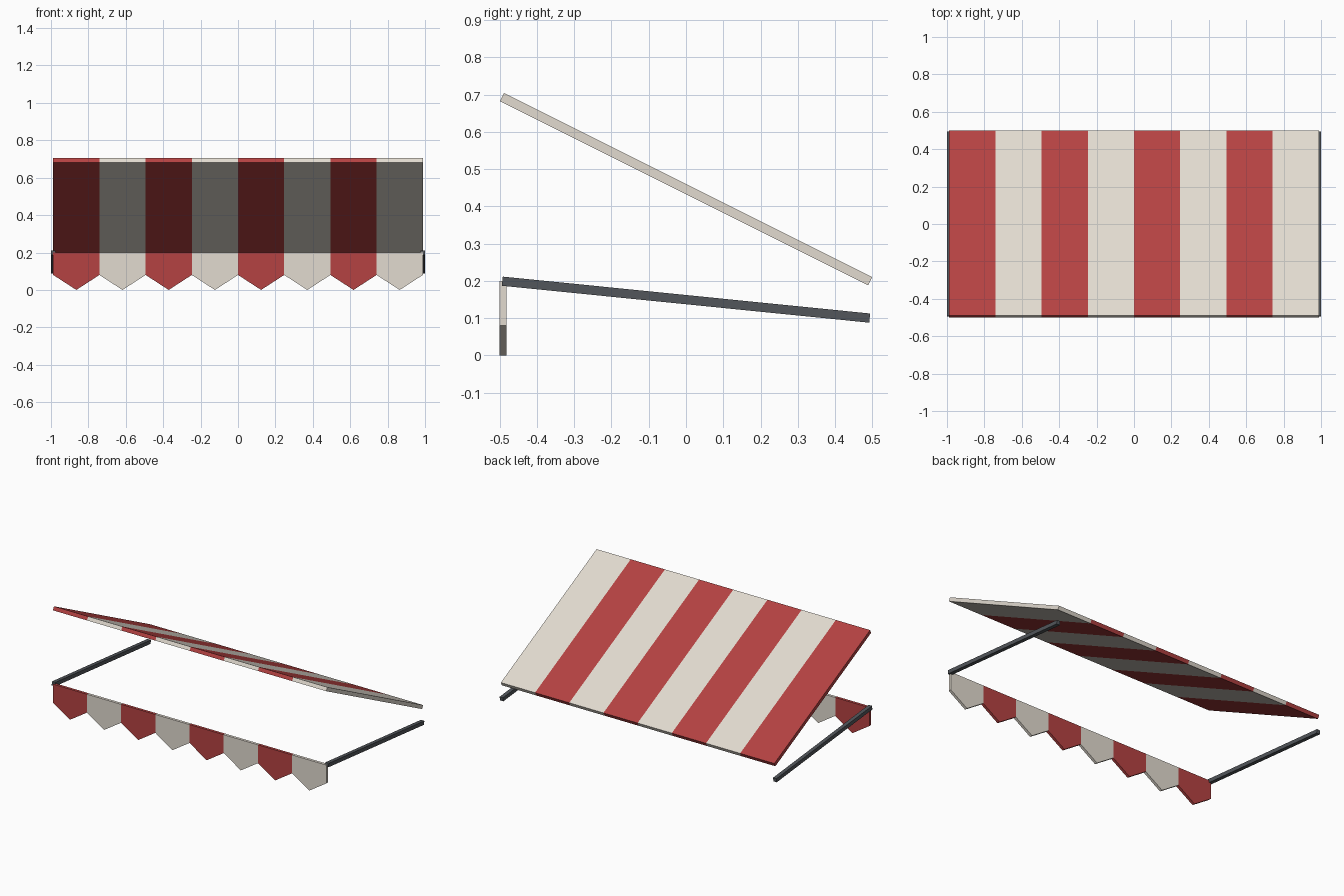
import bpy, bmesh, math
from mathutils import Vector

cube = bpy.data.objects.get("Cube")
if cube:
    bpy.data.objects.remove(cube, do_unlink=True)


def make_material(name, srgb):
    linear = [((c / 255 + 0.055) / 1.055) ** 2.4 for c in srgb] + [1.0]
    mat = bpy.data.materials.new(name)
    mat.use_nodes = True
    mat.diffuse_color = linear
    mat.node_tree.nodes["Principled BSDF"].inputs["Base Color"].default_value = linear
    return mat


RED = make_material("red_fabric", (181, 66, 66))
CREAM = make_material("cream_fabric", (226, 219, 208))
METAL = make_material("dark_metal", (82, 86, 91))

STRIPES = 8
HALF_WIDTH = 0.988
STRIPE = 2 * HALF_WIDTH / STRIPES
THICK = 0.0247


def extrude_profile(name, points, direction, mat):
    """Solid prism from a flat outline pushed along a direction."""
    bm = bmesh.new()
    face = bm.faces.new([bm.verts.new(p) for p in points])
    pushed = bmesh.ops.extrude_face_region(bm, geom=[face])["geom"]
    bmesh.ops.translate(bm, vec=direction,
                        verts=[v for v in pushed if isinstance(v, bmesh.types.BMVert)])
    bmesh.ops.recalc_face_normals(bm, faces=bm.faces)
    mesh = bpy.data.meshes.new(name)
    bm.to_mesh(mesh)
    bm.free()
    mesh.materials.append(mat)
    obj = bpy.data.objects.new(name, mesh)
    bpy.context.collection.objects.link(obj)
    return obj


def sloped_bar(name, x, width, front, back, mat):
    """Square-ended slab running between two (y, z) centre points."""
    a, b = Vector((x, *front)), Vector((x, *back))
    along = (b - a).normalized()
    up = Vector((1, 0, 0)).cross(along) * THICK / 2
    return extrude_profile(name, [a - up, b - up, b + up, a + up], (width, 0, 0), mat)


for i in range(STRIPES):
    x = -HALF_WIDTH + i * STRIPE
    fabric = CREAM if i % 2 else RED

    # Striped sloping canopy
    sloped_bar(f"canopy_stripe_{i + 1}", x, STRIPE, (-0.494, 0.693), (0.494, 0.199), fabric)

    # Hanging pointed valance flaps
    outline = [(0, 0.2), (0, 0.08), (STRIPE / 2, 0), (STRIPE, 0.08), (STRIPE, 0.2)]
    extrude_profile(f"valance_flap_{i + 1}", [(x + dx, -0.5, z) for dx, z in outline],
                    (0, 0.018, 0), fabric)

# Side support arms
for side, name in ((-1, "right_arm"), (1, "left_arm")):
    sloped_bar(name, side * HALF_WIDTH - THICK / 2, THICK, (-0.493, 0.199), (0.493, 0.1), METAL)
